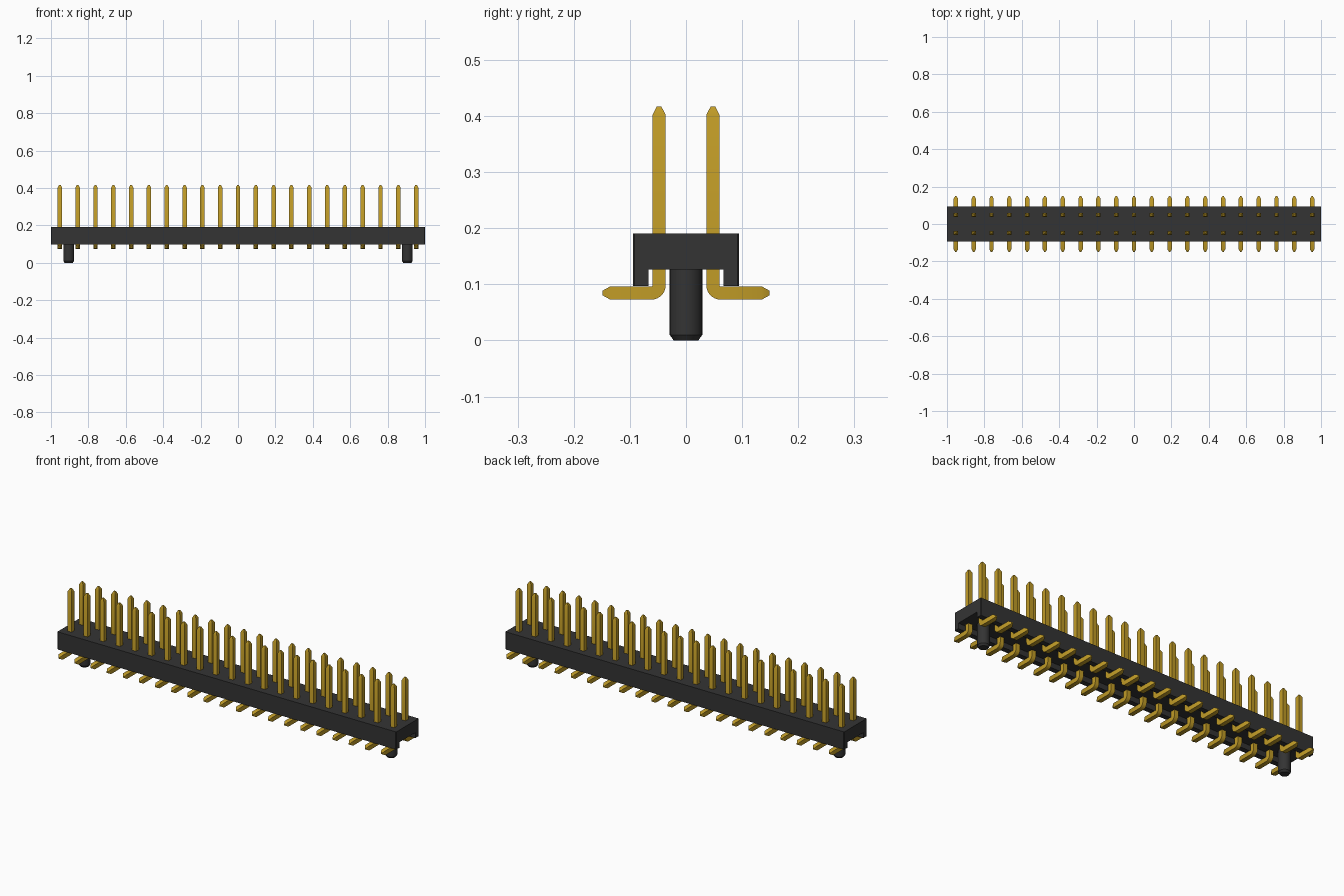
import bpy, bmesh
from math import sin, cos, pi

cube = bpy.data.objects.get("Cube")
if cube:
    bpy.data.objects.remove(cube, do_unlink=True)

COLUMNS = 21
PITCH = 2 / COLUMNS
ROW_Y = 0.048          # pin centre line
FOOT_Z = 0.0845        # centre height of the solder feet
HALF = 0.0118          # half pin thickness
BEND = 0.014           # centre line bend radius


def material(name, rgb, roughness, metallic=0.0):
    mat = bpy.data.materials.new(name)
    mat.use_nodes = True
    mat.diffuse_color = (*rgb, 1)
    bsdf = next(n for n in mat.node_tree.nodes if n.type == 'BSDF_PRINCIPLED')
    bsdf.inputs["Base Color"].default_value = (*rgb, 1)
    bsdf.inputs["Roughness"].default_value = roughness
    bsdf.inputs["Metallic"].default_value = metallic
    return mat


def add_object(name, bm, mat):
    bmesh.ops.recalc_face_normals(bm, faces=bm.faces)
    mesh = bpy.data.meshes.new(name)
    bm.to_mesh(mesh)
    bm.free()
    mesh.materials.append(mat)
    obj = bpy.data.objects.new(name, mesh)
    bpy.context.collection.objects.link(obj)
    return obj


def smooth(obj):
    bpy.ops.object.select_all(action='DESELECT')
    obj.select_set(True)
    bpy.context.view_layer.objects.active = obj
    bpy.ops.object.shade_smooth_by_angle(angle=pi / 6)


def skin(bm, rings):
    """Join consecutive vertex rings and cap both ends."""
    loops = [[bm.verts.new(p) for p in ring] for ring in rings]
    n = len(loops[0])
    for a, b in zip(loops, loops[1:]):
        for i in range(n):
            j = (i + 1) % n
            bm.faces.new((a[i], a[j], b[j], b[i]))
    bm.faces.new(loops[0])
    bm.faces.new(loops[-1])


black = material("black plastic", (0.034, 0.034, 0.034), 0.6)
gold = material("gold plating", (0.53, 0.33, 0.02), 0.4)

# Housing: channel profile extruded along x, with trimmed upright corners
W, LIP, LOW, ROOF, TOP = 0.0945, 0.067, 0.097, 0.126, 0.191
profile = [(-W, LOW), (-LIP, LOW), (-LIP, ROOF), (LIP, ROOF),
           (LIP, LOW), (W, LOW), (W, TOP), (-W, TOP)]
bm = bmesh.new()
skin(bm, [[(x, y, z) for y, z in profile] for x in (-1, 1)])
corners = [e for e in bm.edges
           if all(abs(v.co.y) > W - 0.001 for v in e.verts)
           and abs(e.verts[0].co.z - e.verts[1].co.z) > 0.05]
bmesh.ops.bevel(bm, geom=corners, offset=0.003, segments=1, affect='EDGES')
add_object("housing", bm, black)

# Locating pegs with a chamfered foot
for side, x in (("left", 0.905), ("right", -0.905)):
    bm = bmesh.new()
    skin(bm, [[(x + r * cos(2 * pi * i / 32), r * sin(2 * pi * i / 32), z)
               for i in range(32)]
              for r, z in ((0.022, 0), (0.029, 0.01), (0.029, ROOF + 0.01))])
    smooth(add_object("locating_peg_" + side, bm, black))

# Pin: square section swept from the foot tip, round the bend, to the top tip
# Each station is y, z, angle of travel, half thickness
TIP = 0.004
stations = [(0.149, FOOT_Z, 0, TIP), (0.135, FOOT_Z, 0, HALF)]
for i in range(9):
    a = pi / 2 * i / 8
    stations.append((ROW_Y + BEND * (1 - sin(a)),
                     FOOT_Z + BEND * (1 - cos(a)), a, HALF))
stations += [(ROW_Y, 0.402, pi / 2, HALF), (ROW_Y, 0.417, pi / 2, TIP)]
rings = []
for y, z, a, h in stations:
    ny, nz = sin(a), cos(a)
    rings.append([(sx * h, y + sn * h * ny, z + sn * h * nz)
                  for sx, sn in ((-1, -1), (1, -1), (1, 1), (-1, 1))])
bm = bmesh.new()
skin(bm, rings)
pins = add_object("contact_pins", bm, gold)
pins.location.x = -PITCH * (COLUMNS - 1) / 2
smooth(pins)

# Repeat for both rows and every column
mirror = pins.modifiers.new("two rows", 'MIRROR')
mirror.use_axis = (False, True, False)
mirror.use_clip = False
mirror.use_mirror_merge = False
array = pins.modifiers.new("columns", 'ARRAY')
array.count = COLUMNS
array.use_relative_offset = False
array.use_constant_offset = True
array.constant_offset_displace = (PITCH, 0, 0)
